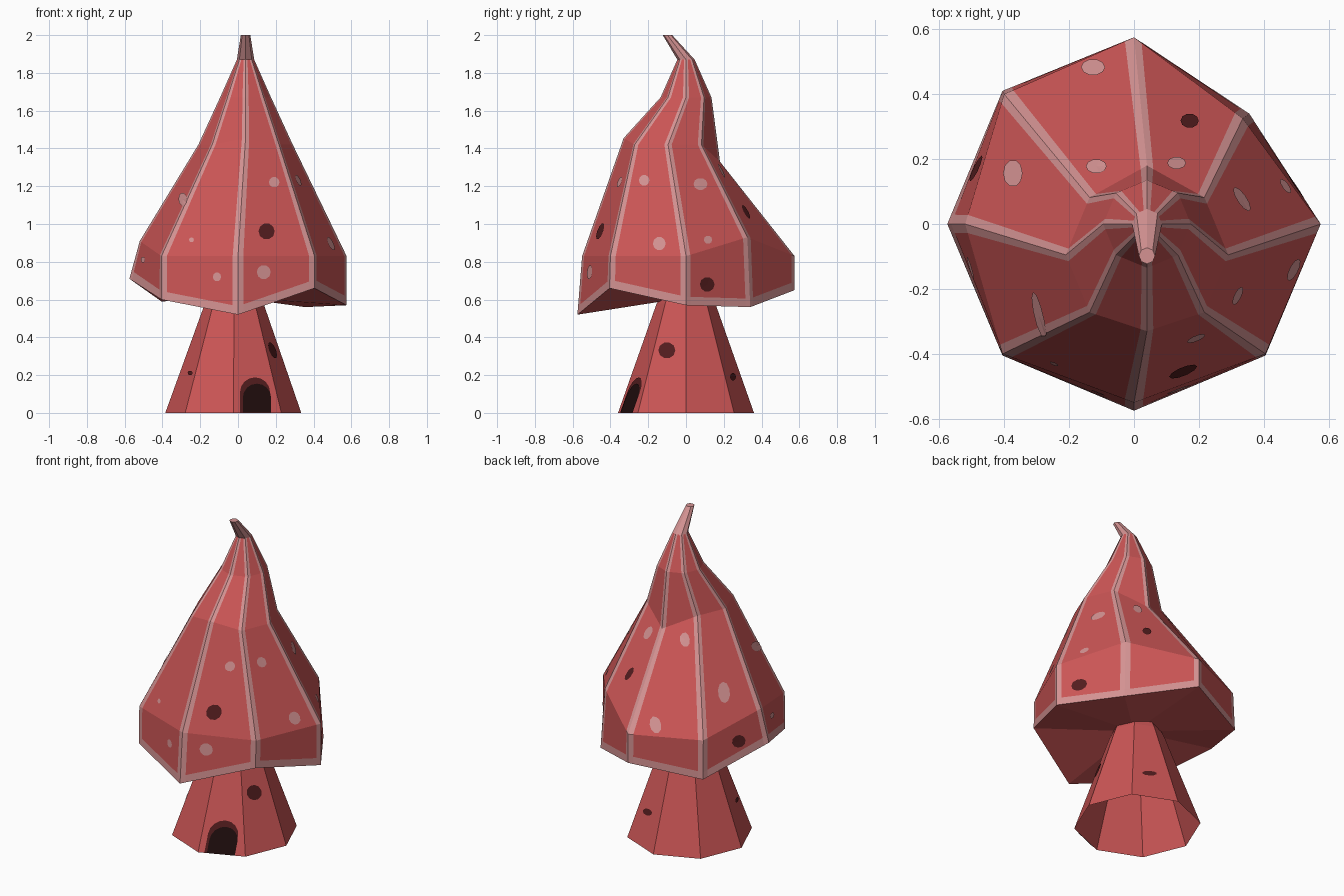
import bpy, bmesh, math
from mathutils import Vector
from mathutils.bvhtree import BVHTree

if "Cube" in bpy.data.objects:
    bpy.data.objects.remove(bpy.data.objects["Cube"])

def material(name, rgb):
    m = bpy.data.materials.new(name)
    m.diffuse_color = (*rgb, 1)
    m.use_nodes = True
    m.node_tree.nodes["Principled BSDF"].inputs["Base Color"].default_value = m.diffuse_color
    return m

RED = material("red", (0.60, 0.092, 0.092))
PINK = material("pale pink", (0.66, 0.29, 0.29))
DARK = material("dark maroon", (0.085, 0.012, 0.013))
BLACK = material("near black", (0.014, 0.004, 0.004))

def finish(bm, name, mats, recalc=True):
    if recalc:
        bmesh.ops.remove_doubles(bm, verts=bm.verts, dist=1e-4)
        bmesh.ops.recalc_face_normals(bm, faces=bm.faces)
    tree = BVHTree.FromBMesh(bm)
    me = bpy.data.meshes.new(name)
    bm.to_mesh(me)
    bm.free()
    for m in mats:
        me.materials.append(m)
    bpy.context.collection.objects.link(bpy.data.objects.new(name, me))
    return tree

def ring(cx, cy, z, r):
    return [Vector((cx + r * math.cos(i * math.pi / 4),
                    cy + r * math.sin(i * math.pi / 4), z)) for i in range(8)]

# Cap rings, starting at +x and going round through +y
rim = [Vector(p) for p in (
    (.575, 0, .57), (.355, .34, .56), (0, .575, .65), (-.405, .41, .59),
    (-.575, 0, .71), (-.405, -.405, .60), (0, -.575, .52), (.405, -.405, .66))]
brow = [Vector(p) for p in (
    (.575, 0, .83), (.335, .325, .93), (0, .575, .83), (-.40, .40, .83),
    (-.52, 0, .91), (-.405, -.40, .83), (0, -.55, .83), (.405, -.40, .83))]
waist = ring(.04, -.095, 1.42, .25)
waist[2] = Vector((.04, .18, 1.33))
waist[6] = Vector((.04, -.33, 1.455))
hem = [a.lerp(b, min(.3, .045 / (b - a).length)) for a, b in zip(rim, brow)]
rows = [(rim, .07), (hem, .07), (brow, .07), (waist, .11),
        (ring(.04, 0, 1.67, .135), .17), (ring(.04, 0, 1.87, .046), .32),
        (ring(.04, -.098, 2.0, .025), .32)]

# Cap: red panels framed by pale ribs and a pale hem, pale tip
bm = bmesh.new()
def face(points, mat):
    f = bm.faces.new([bm.verts.new(p) for p in points])
    f.material_index = mat

def columns(row, i):
    pts, a = row
    return [pts[i].lerp(pts[(i + 1) % 8], t) for t in (0, a, 1 - a, 1)]

for k in range(len(rows) - 1):
    for i in range(8):
        lo, hi = columns(rows[k], i), columns(rows[k + 1], i)
        for c in range(3):
            red = c == 1 and k not in (0, 5)
            face((lo[c], lo[c + 1], hi[c + 1], hi[c]), 0 if red else 1)
for i in range(8):
    lo, hi = columns(rows[0], i), columns(rows[-1], i)
    for c in range(3):
        face((lo[c + 1], lo[c], Vector((0, 0, .61))), 0)
        face((hi[c], hi[c + 1], Vector((.04, -.098, 2.0))), 1)
cap = finish(bm, "mushroom_cap", [RED, PINK])

# Stem: tapering octagonal tube, open at the bottom
bm = bmesh.new()
levels = [ring(-.025, 0, 0, .36), ring(-.02, 0, .58, .155), ring(-.02, 0, .65, .12)]
for lo, hi in zip(levels, levels[1:]):
    for i in range(8):
        j = (i + 1) % 8
        face((lo[i], lo[j], hi[j], hi[i]), 0)
stem = finish(bm, "stem", [RED])

# Thin plates projected on to a surface along one of the view axes
VIEWS = {
    "front": (lambda u, v: Vector((u, -3, v)), Vector((0, 1, 0))),
    "right": (lambda u, v: Vector((3, u, v)), Vector((-1, 0, 0))),
    "left": (lambda u, v: Vector((-3, u, v)), Vector((1, 0, 0))),
    "top": (lambda u, v: Vector((u, v, 4)), Vector((0, 0, -1))),
}
def plate(bm, tree, view, centre, outline, lift):
    origin, d = VIEWS[view]
    def drop(p):
        hit, n, _, _ = tree.ray_cast(origin(*p), d)
        if hit is None:
            return None
        return bm.verts.new(hit + lift * (n if n.dot(d) < 0 else -n))
    mid = drop(centre)
    vs = [drop(p) for p in outline]
    for a, b in zip(vs, vs[1:] + vs[:1]):
        if mid and a and b:
            f = bm.faces.new((mid, a, b))
            f.normal_update()
            if f.normal.dot(d) > 0:
                f.normal_flip()

def oval(u, v, ru, rv):
    return [(u + ru * math.cos(t * math.pi / 5), v + rv * math.sin(t * math.pi / 5))
            for t in range(10)]

def spots(name, tree, mat, items):
    bm = bmesh.new()
    for view, u, v, ru, rv in items:
        plate(bm, tree, view, (u, v), oval(u, v, ru, rv), .004)
    finish(bm, name, [mat], False)

spots("pale_cap_spots", cap, PINK, [
    ("front", .19, 1.22, .028, .028), ("front", .135, .745, .037, .038),
    ("front", -.11, .72, .022, .024), ("front", -.245, .915, .013, .013),
    ("front", -.29, 1.13, .022, .035), ("front", -.5, .81, .011, .016),
    ("right", -.22, 1.23, .028, .029), ("right", .075, 1.21, .037, .032),
    ("right", -.14, .895, .034, .036), ("right", .115, .915, .022, .022),
    ("top", -.125, .48, .037, .025), ("top", -.115, .175, .032, .022),
    ("top", .13, .185, .029, .019), ("top", -.37, .155, .03, .042)])
spots("dark_cap_spots", cap, DARK, [
    ("front", .15, .96, .043, .043), ("right", .11, .68, .039, .039),
    ("top", .17, .315, .028, .022), ("left", .17, .76, .04, .036)])
spots("dark_stem_spots", stem, DARK, [
    ("front", -.25, .21, .013, .012), ("right", -.1, .33, .045, .043),
    ("right", .245, .19, .016, .02)])

# Door: arched frame with a darker opening
def arch(u, half, top):
    side = top - half
    return [(u - half, .001)] + [
        (u - half * math.cos(t * math.pi / 8), side + half * math.sin(t * math.pi / 8))
        for t in range(9)] + [(u + half, .001)]

for name, mat, u, half, top, lift in (
        ("door_frame", DARK, .089, .08, .187, .003),
        ("door_opening", BLACK, .098, .075, .153, .006)):
    bm = bmesh.new()
    plate(bm, stem, "front", (u, .05), arch(u, half, top), lift)
    finish(bm, name, [mat], False)
